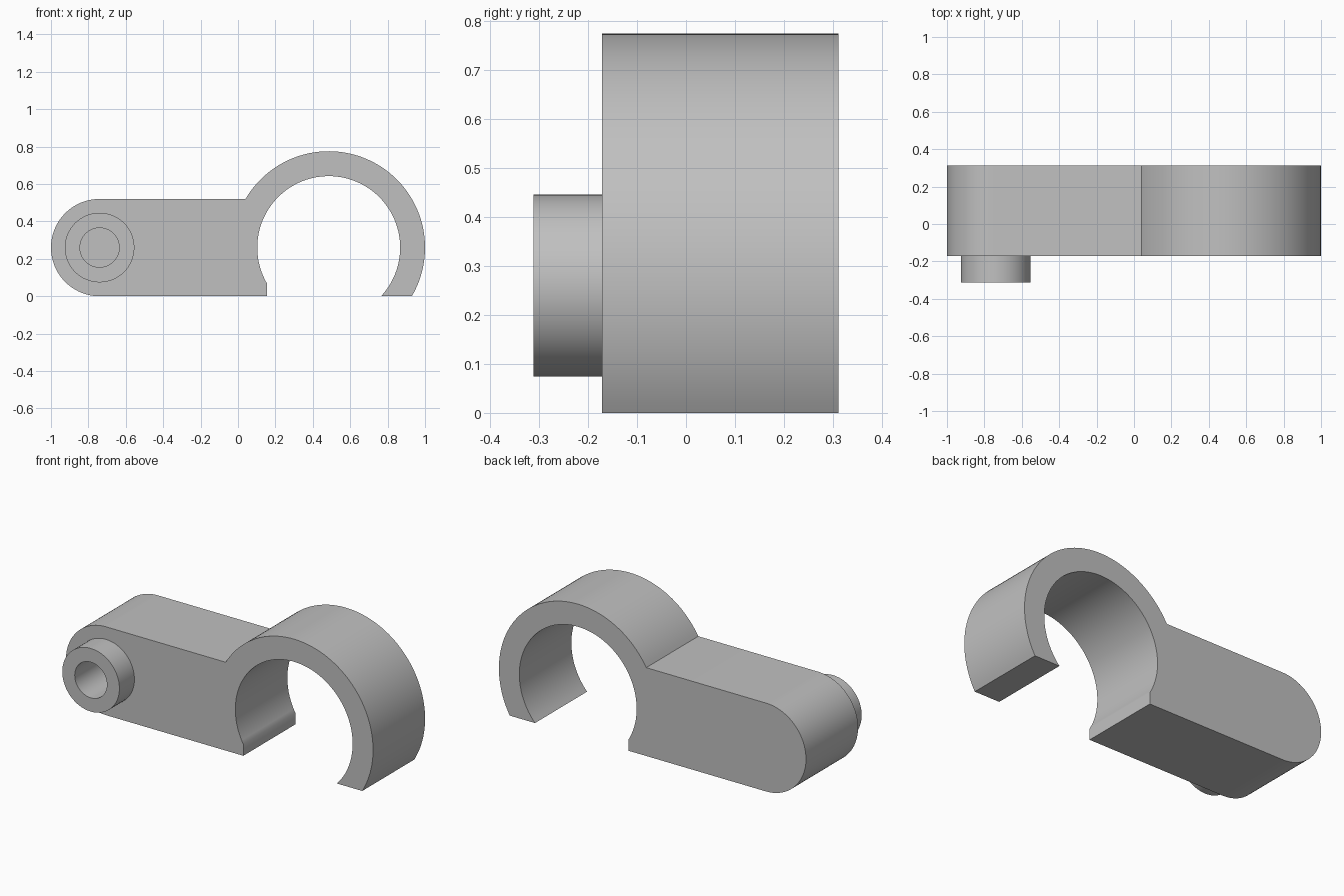
import bpy, bmesh
from math import cos, sin, atan2, sqrt, pi

if "Cube" in bpy.data.objects:
    bpy.data.objects.remove(bpy.data.objects["Cube"], do_unlink=True)

FRONT, BACK, BOSS_FRONT = -0.172, 0.312, -0.312
AXIS_Z = 0.26                     # shared height of both round centres
PIVOT_X, RING_X = -0.74, 0.485
R_OUT, R_IN = 0.515, 0.382
LIP_X = 0.155                     # short vertical lip beside the clip mouth

grey = bpy.data.materials.new("plain grey")
grey.use_nodes = True
colour = (0.53, 0.53, 0.53, 1)
grey.diffuse_color = colour
grey.node_tree.nodes["Principled BSDF"].inputs["Base Color"].default_value = colour


def arc(cx, r, start, end, steps):
    """Points on an arc in the x-z plane."""
    angles = [start + (end - start) * i / steps for i in range(steps + 1)]
    return [(cx + r * cos(a), AXIS_Z + r * sin(a)) for a in angles]


def extrude_profile(name, points, y0, y1):
    """Solid made by sweeping an x-z outline from y0 to y1."""
    bm = bmesh.new()
    face = bm.faces.new([bm.verts.new((x, y0, z)) for x, z in points])
    swept = bmesh.ops.extrude_face_region(bm, geom=[face])["geom"]
    verts = [v for v in swept if isinstance(v, bmesh.types.BMVert)]
    bmesh.ops.translate(bm, verts=verts, vec=(0, y1 - y0, 0))
    bmesh.ops.recalc_face_normals(bm, faces=bm.faces)
    mesh = bpy.data.meshes.new(name)
    bm.to_mesh(mesh)
    bm.free()
    mesh.materials.append(grey)
    obj = bpy.data.objects.new(name, mesh)
    bpy.context.collection.objects.link(obj)
    return obj


def disc(name, r, y0, y1):
    return extrude_profile(name, arc(PIVOT_X, r, 0, 2 * pi, 64)[:-1], y0, y1)


def combine(target, tool, operation):
    mod = target.modifiers.new(operation.lower(), 'BOOLEAN')
    mod.operation, mod.object, mod.solver = operation, tool, 'EXACT'
    bpy.context.view_layer.objects.active = target
    bpy.ops.object.modifier_apply(modifier=mod.name)
    bpy.data.objects.remove(tool, do_unlink=True)


# Angles where the ring meets the base plane, arm top and lip
half = sqrt(R_OUT ** 2 - AXIS_Z ** 2)
outer_cut = atan2(AXIS_Z, half)
inner_cut = atan2(AXIS_Z, sqrt(R_IN ** 2 - AXIS_Z ** 2))
lip_dx = RING_X - LIP_X
lip_cut = atan2(sqrt(R_IN ** 2 - lip_dx ** 2), lip_dx)

# Arm with rounded end, running into the open ring
outline = arc(PIVOT_X, AXIS_Z, pi / 2, 3 * pi / 2, 48)
outline += [(LIP_X, 0)]
outline += arc(RING_X, R_IN, pi + lip_cut, -inner_cut, 72)
outline += arc(RING_X, R_OUT, -outer_cut, pi - outer_cut, 72)
clip = extrude_profile("clip_arm", outline, FRONT, BACK)

# Raised boss with a blind hole
combine(clip, disc("boss", 0.186, BOSS_FRONT, FRONT + 0.05), 'UNION')
combine(clip, disc("hole_cutter", 0.105, BOSS_FRONT - 0.1, BOSS_FRONT + 0.235), 'DIFFERENCE')

bpy.ops.object.select_all(action='DESELECT')
clip.select_set(True)
bpy.context.view_layer.objects.active = clip
bpy.ops.object.shade_smooth_by_angle(angle=pi / 6)
